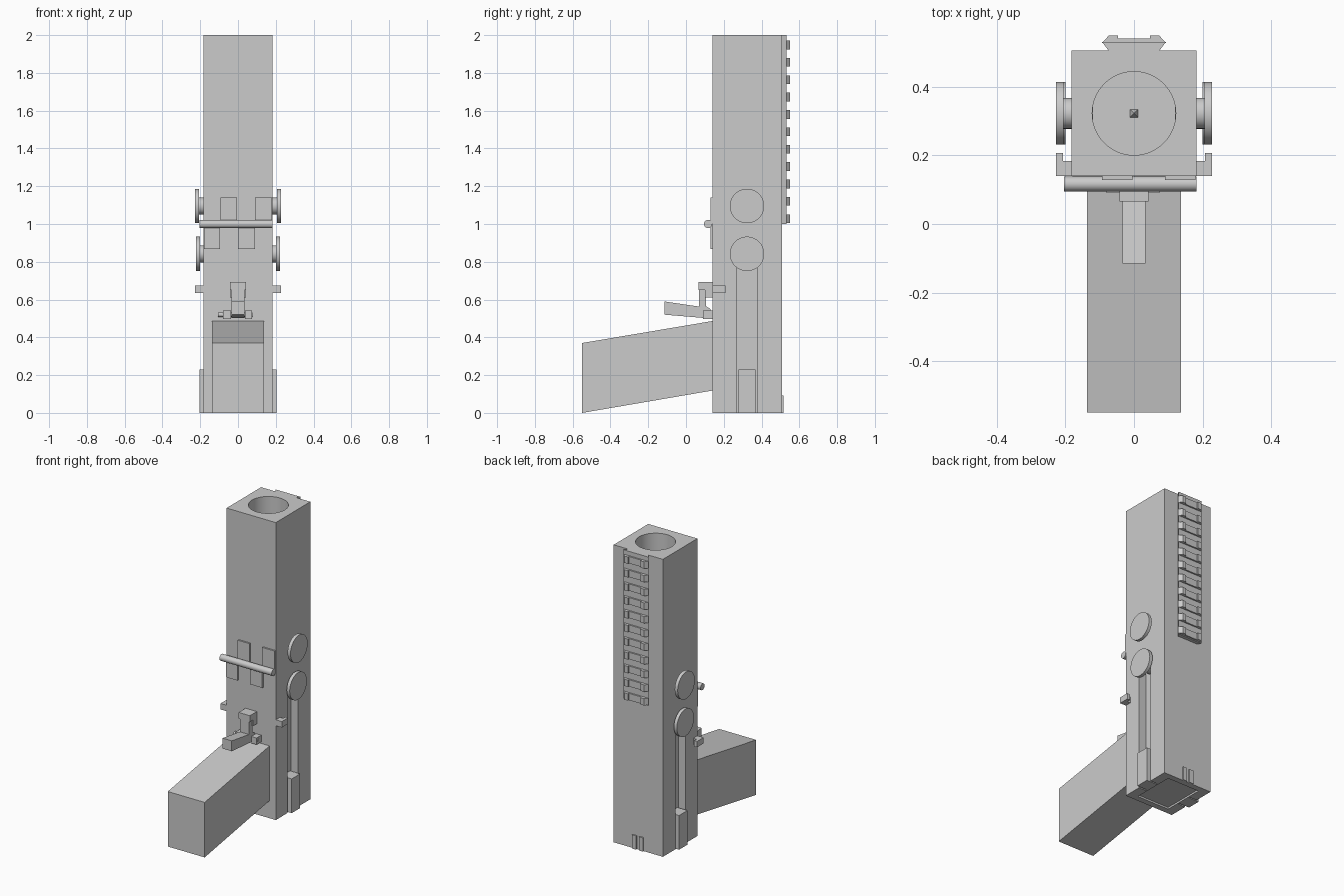
import bpy, bmesh, math
from mathutils import Matrix

if "Cube" in bpy.data.objects:
    bpy.data.objects.remove(bpy.data.objects["Cube"])


def finish(name, bm):
    bmesh.ops.recalc_face_normals(bm, faces=bm.faces)
    me = bpy.data.meshes.new(name)
    bm.to_mesh(me)
    bm.free()
    ob = bpy.data.objects.new(name, me)
    bpy.context.collection.objects.link(ob)
    return ob


def box(name, x, y, z):
    bm = bmesh.new()
    bmesh.ops.create_cube(bm, size=1)
    for v in bm.verts:
        for i, (a, b) in enumerate((x, y, z)):
            v.co[i] = a if v.co[i] < 0 else b
    return finish(name, bm)


def smooth(ob):
    bpy.ops.object.select_all(action='DESELECT')
    ob.select_set(True)
    bpy.context.view_layer.objects.active = ob
    bpy.ops.object.shade_smooth_by_angle(angle=math.radians(30))


def rod(name, r, a, b, c1, c2, axis='X', n=48):
    """Cylinder from a to b along an axis, centred on the other two coordinates."""
    bm = bmesh.new()
    bmesh.ops.create_cone(bm, cap_ends=True, segments=n, radius1=r, radius2=r, depth=abs(b - a))
    if axis == 'X':
        m = Matrix.Translation(((a + b) / 2, c1, c2)) @ Matrix.Rotation(math.pi / 2, 4, 'Y')
    else:
        m = Matrix.Translation((c1, c2, (a + b) / 2))
    bmesh.ops.transform(bm, matrix=m, verts=bm.verts)
    ob = finish(name, bm)
    smooth(ob)
    return ob


def prism(name, pts, a, b, axis):
    """Extrude a profile: (y, z) points along X, or (x, y) points along Z."""
    bm = bmesh.new()
    place = (lambda p, t: (t, *p)) if axis == 'X' else (lambda p, t: (*p, t))
    lo = [bm.verts.new(place(p, a)) for p in pts]
    hi = [bm.verts.new(place(p, b)) for p in pts]
    bm.faces.new(lo)
    bm.faces.new(hi)
    for i in range(len(pts)):
        j = (i + 1) % len(pts)
        bm.faces.new((lo[i], lo[j], hi[j], hi[i]))
    return finish(name, bm)


def span(s, a, b):
    return tuple(sorted((s * a, s * b)))


def cut(ob, cutter):
    mod = ob.modifiers.new("cut", 'BOOLEAN')
    mod.operation, mod.object, mod.solver = 'DIFFERENCE', cutter, 'EXACT'
    cutter.hide_render = True
    bpy.context.view_layer.objects.active = ob
    bpy.ops.object.modifier_apply(modifier=mod.name)
    bpy.data.objects.remove(cutter)


W, F, B = 0.183, 0.14, 0.507   # half width, front and back of the body
CY = 0.323                     # centre line of the bore

# Body with bore, side slots and bottom recess
body = box("body", (-W, W), (F, B), (0, 2))
cut(body, rod("bore_cutter", 0.122, 1.0, 2.1, 0, CY, 'Z', 64))
for s in (-1, 1):
    cut(body, box("slot_cutter", span(s, 0.13, 0.3), (0.267, 0.375), (-0.1, 0.84)))
cut(body, box("base_cutter", (-0.12, 0.12), (0.18, 0.467), (-0.1, 0.012)))
smooth(body)

# Small point at the bottom of the bore
bm = bmesh.new()
bmesh.ops.create_cone(bm, cap_ends=True, segments=4, radius1=0.017, radius2=0, depth=0.03,
                      matrix=Matrix.Translation((0, CY, 1.015)) @ Matrix.Rotation(math.pi / 4, 4, 'Z'))
finish("bore_point", bm)

# Slanted grip
prism("grip", [(-0.55, 0), (-0.55, 0.37), (F + 0.01, 0.488), (F + 0.01, 0.12)], -0.137, 0.137, 'X')

# Back rail: dovetail base and grooved teeth
prism("rail_base", [(-0.073, B - 0.002), (0.073, B - 0.002), (0.093, 0.531), (-0.093, 0.531)], 1, 2, 'Z')
half = [(0.093, 0.529), (0.073, 0.551), (0.047, 0.551), (0.047, 0.541)]
tooth = half + [(-x, y) for x, y in reversed(half)]
for i in range(11):
    z = 1.028 + i * 0.092
    prism(f"rail_tooth_{i + 1}", tooth, z - 0.023, z + 0.023, 'Z')

# Side parts, mirrored
for s, side in ((-1, "left"), (1, "right")):
    for z, level, x in ((1.095, "upper", 0.206), (0.842, "lower", 0.2)):
        rod(f"{level}_{side}_knob_hub", 0.045, *span(s, 0.12, x + 0.005), CY, z)
        rod(f"{level}_{side}_knob", 0.091, *span(s, x, x + 0.022), CY, z, n=64)
    box(f"{side}_slot_block", span(s, 0.12, 0.205), (0.277, 0.367), (0, 0.23))
    prism(f"{side}_hook", [(s * x, y) for x, y in
          ((0.17, F), (0.228, F), (0.228, 0.208), (0.207, 0.208), (0.207, 0.184), (0.17, 0.184))],
          0.634, 0.674, 'Z')
    box(f"{side}_back_tab", span(s, 0.01, 0.04), (B - 0.01, 0.516), (0, 0.092))

# Front hinge
rod("hinge_pin", 0.022, -0.205, 0.183, 0.117, 1.0, n=32)
for i, (x, z) in enumerate((((-0.093, -0.005), (1.0, 1.14)), ((0.09, 0.18), (1.0, 1.14)),
                            ((-0.18, -0.095), (0.868, 1.0)), ((0.0, 0.09), (0.868, 1.0)))):
    box(f"hinge_leaf_{i + 1}", x, (0.129, F + 0.01), z)

# Release lever with catch and pivot
prism("lever", [(-0.115, 0.52), (0.09, 0.503), (0.13, 0.503), (0.13, 0.55), (0.105, 0.565),
                (0.105, 0.68), (0.068, 0.68), (0.068, 0.563), (-0.115, 0.59)], -0.034, 0.034, 'X')
prism("catch", [(F + 0.01, 0.61), (0.1, 0.61), (0.1, 0.65), (0.066, 0.65), (0.066, 0.692), (F + 0.01, 0.692)],
      -0.042, 0.042, 'X')
for name, x in (("left_pivot_block", (-0.08, -0.036)), ("right_pivot_block", (0.036, 0.075))):
    box(name, x, (0.09, F + 0.01), (0.497, 0.542))
rod("pivot_pin", 0.012, -0.105, 0.077, 0.113, 0.52, n=24)
